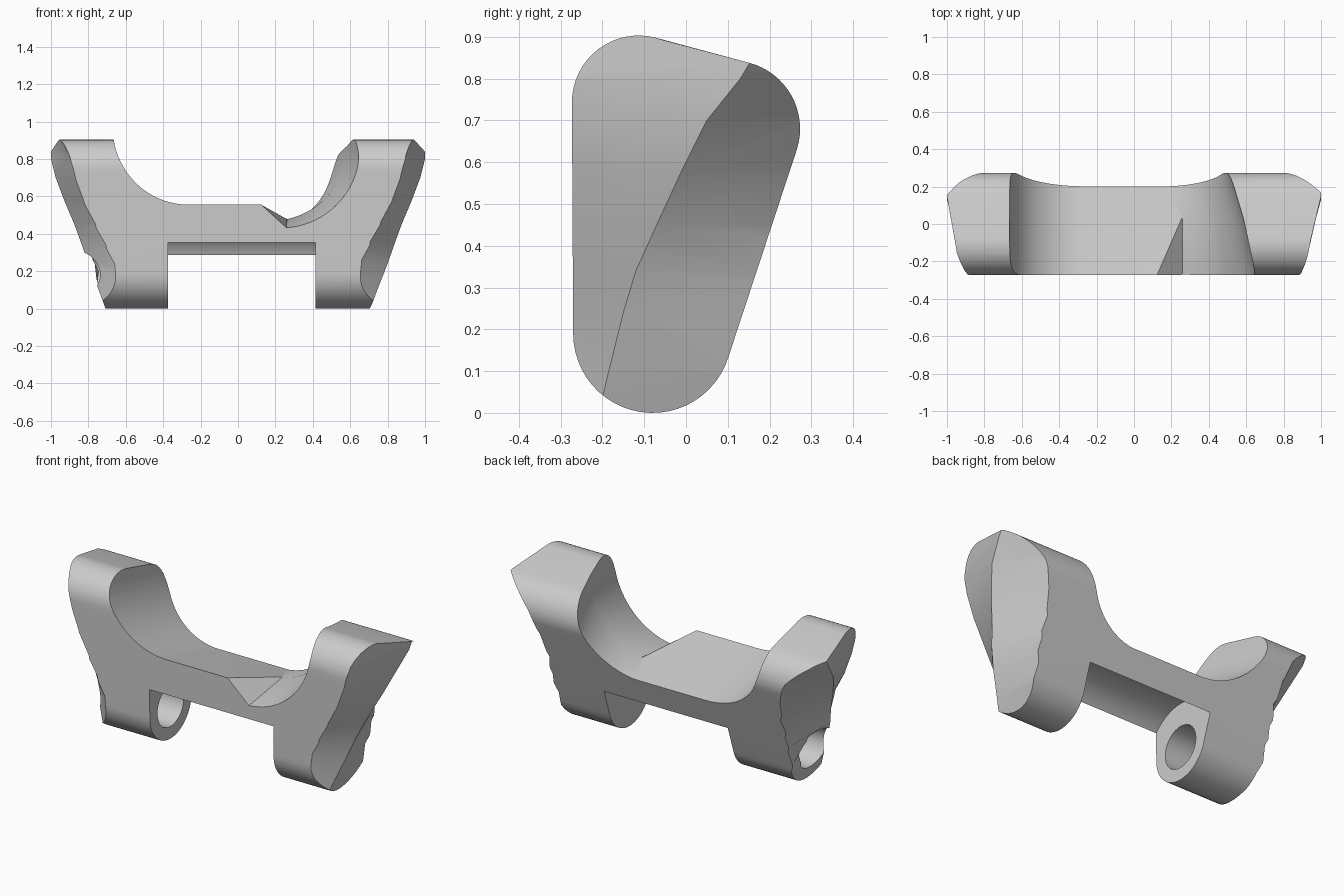
import bpy, bmesh
from math import sin, cos, pi, radians
from mathutils import Vector

if "Cube" in bpy.data.objects:
    bpy.data.objects.remove(bpy.data.objects["Cube"])

grey = bpy.data.materials.new("plain_grey")
grey.use_nodes = True
grey.diffuse_color = (0.6, 0.6, 0.6, 1)
grey.node_tree.nodes["Principled BSDF"].inputs["Base Color"].default_value = (0.6, 0.6, 0.6, 1)


def loft(name, rings):
    """Skin equal-length closed rings and cap both ends."""
    bm = bmesh.new()
    rows = [[bm.verts.new(p) for p in ring] for ring in rings]
    n = len(rows[0])
    for a, b in zip(rows, rows[1:]):
        for i in range(n):
            j = (i + 1) % n
            bm.faces.new((a[i], a[j], b[j], b[i]))
    bm.faces.new(rows[0])
    bm.faces.new(rows[-1])
    bmesh.ops.recalc_face_normals(bm, faces=bm.faces)
    mesh = bpy.data.meshes.new(name)
    bm.to_mesh(mesh)
    bm.free()
    mesh.materials.append(grey)
    obj = bpy.data.objects.new(name, mesh)
    bpy.context.collection.objects.link(obj)
    return obj


def arc(cu, cv, r, start, end, steps):
    """Points on a circle, angles in degrees."""
    angles = [radians(start + (end - start) * i / steps) for i in range(steps + 1)]
    return [(cu + r * cos(a), cv + r * sin(a)) for a in angles]


def extrude_x(name, outline, x0, x1):
    return loft(name, [[(x, y, z) for y, z in outline] for x in (x0, x1)])


def boolean(target, cutter, operation):
    cutter.hide_render = True
    cutter.hide_set(True)
    mod = target.modifiers.new(cutter.name, "BOOLEAN")
    mod.object = cutter
    mod.operation = operation
    mod.solver = "EXACT"


# Rounded side profile run along the whole width
profile = (arc(-0.08, 0.19, 0.19, -180, -17, 24)
           + arc(0.11, 0.68, 0.163, -17, 75, 16)
           + arc(-0.113, 0.743, 0.16, 75, 180, 16))
bracket = extrude_x("bracket_body", profile, -1.1, 1.1)

# Flared ends with a leaning ridge: height, front x, ridge x, ridge y, back x
levels = [(-0.05, 0.60, 0.69, -0.22, 0.69), (0.10, 0.61, 0.745, -0.185, 0.725),
          (0.24, 0.625, 0.80, -0.15, 0.715), (0.34, 0.68, 0.835, -0.12, 0.71),
          (0.45, 0.745, 0.875, -0.07, 0.70), (0.58, 0.815, 0.93, -0.01, 0.74),
          (0.70, 0.86, 0.975, 0.05, 0.80), (0.80, 0.885, 1.0, 0.13, 0.88),
          (0.95, 0.92, 1.005, 0.22, 1.0)]
rings = []
for z, front, ridge, ridge_y, back in levels:
    half = [(front, -0.3), (ridge, ridge_y), (back, 0.3)]
    rings.append([(x, y, z) for x, y in half] + [(-x, y, z) for x, y in reversed(half)])
boolean(bracket, loft("end_shape_helper", rings), "INTERSECT")


# Cradle on top, sloping down to the back, with a chamfered notch at the front
def cradle_ring(y, notch_start, notch_end, cx, cz, r, start):
    floor = 0.555 - 0.25 * (y + 0.27)
    pts = [(-0.665, 1.3)] + arc(-0.265, floor + 0.4, 0.4, 180, 270, 20)
    pts += [(notch_start, floor), notch_end]
    pts += arc(cx, cz, r, start, 0, 20) + [(cx + r, 1.3)]
    return [(x, y, z) for x, z in pts]


cradle = loft("cradle_cutter", [
    cradle_ring(-0.28, 0.12, (0.26, 0.43), 0.232, 0.85, 0.42, -85),
    cradle_ring(0.03, 0.255, (0.26, 0.479), 0.18, 0.875, 0.405, -78),
    cradle_ring(0.30, 0.12, (0.13, 0.413), 0.105, 0.812, 0.4, -85)])
boolean(bracket, cradle, "DIFFERENCE")

# Round gap between the legs, and the pin hole through one leg
gap = extrude_x("leg_gap_cutter", arc(-0.08, 0.19, 0.252, 0, 354, 59), -0.373, 0.415)
boolean(bracket, gap, "DIFFERENCE")
hole = extrude_x("pin_hole_cutter", arc(-0.08, 0.19, 0.12, 0, 350, 35), -1.2, -0.3)
boolean(bracket, hole, "DIFFERENCE")

# Bake the cuts and smooth the curved faces
bpy.context.view_layer.update()
result = bpy.data.meshes.new_from_object(
    bracket.evaluated_get(bpy.context.evaluated_depsgraph_get()))
bracket.modifiers.clear()
bracket.data = result
for helper in [o for o in bpy.data.objects if o.name.endswith(("_cutter", "_helper"))]:
    bpy.data.objects.remove(helper)
bpy.ops.object.select_all(action="DESELECT")
bracket.select_set(True)
bpy.context.view_layer.objects.active = bracket
bpy.ops.object.shade_smooth_by_angle(angle=radians(25))
